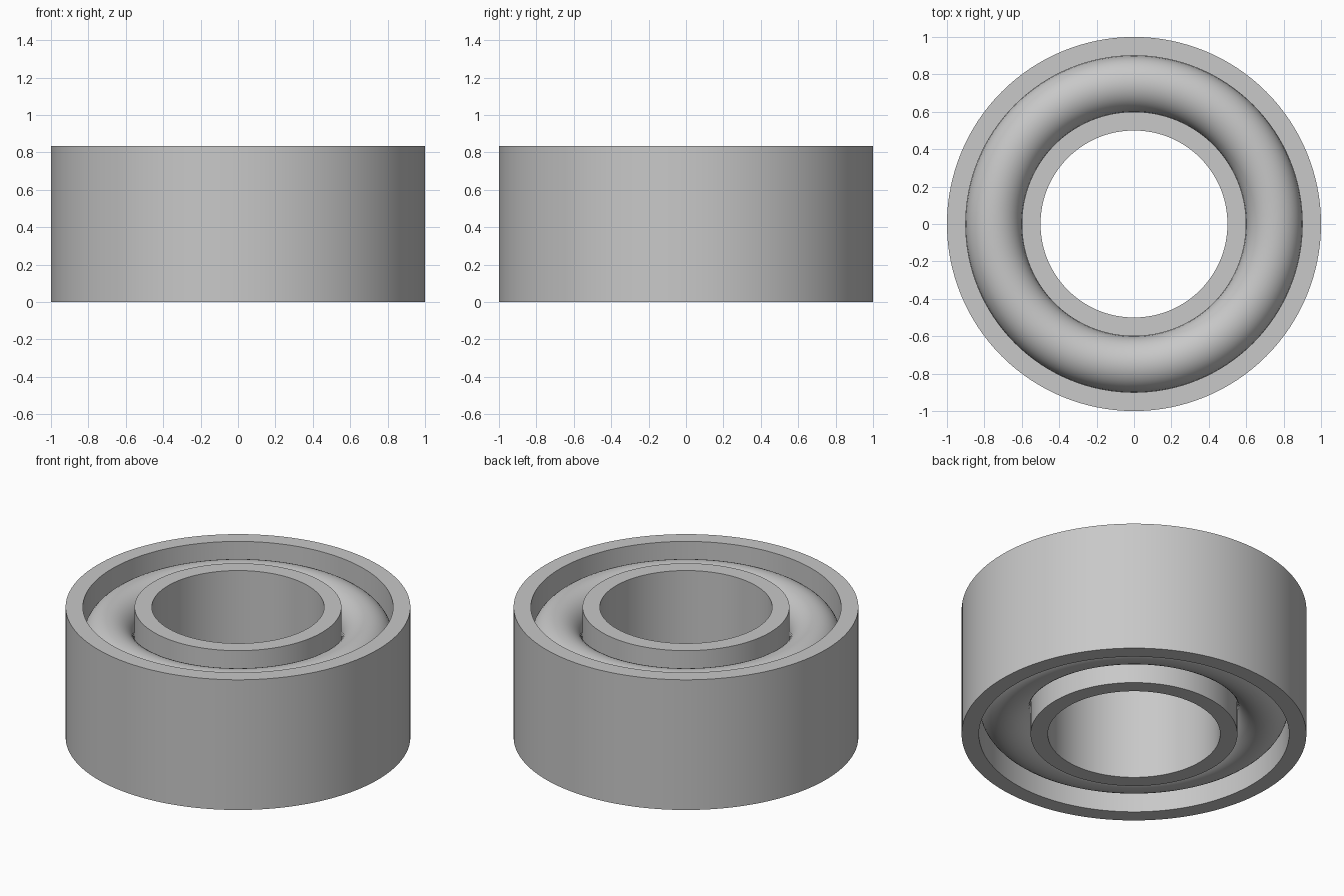
import bpy
import math

cube = bpy.data.objects.get("Cube")
if cube:
    bpy.data.objects.remove(cube, do_unlink=True)

HEIGHT = 5 / 6
SEGMENTS = 128

steel = bpy.data.materials.new("grey_steel")
steel.use_nodes = True
colour = (0.58, 0.58, 0.58, 1)
steel.diffuse_color = colour
steel.node_tree.nodes["Principled BSDF"].inputs["Base Color"].default_value = colour


def lathe(name, profile):
    """Revolve a closed (radius, height) profile around the z axis."""
    n = len(profile)
    verts, faces = [], []
    for i in range(SEGMENTS):
        a = math.tau * i / SEGMENTS
        verts += [(r * math.cos(a), r * math.sin(a), z) for r, z in profile]
        j = (i + 1) % SEGMENTS
        for k in range(n):
            m = (k + 1) % n
            faces.append((i * n + k, j * n + k, j * n + m, i * n + m))
    mesh = bpy.data.meshes.new(name)
    mesh.from_pydata(verts, [], faces)
    mesh.materials.append(steel)
    obj = bpy.data.objects.new(name, mesh)
    bpy.context.collection.objects.link(obj)
    bpy.ops.object.select_all(action="DESELECT")
    obj.select_set(True)
    bpy.context.view_layer.objects.active = obj
    bpy.ops.object.shade_smooth_by_angle(angle=math.radians(35))
    return obj


def race(name, inner, outer):
    """Plain tube with a rectangular section."""
    lathe(name, [(inner, 0), (outer, 0), (outer, HEIGHT), (inner, HEIGHT)])


def rolling_ring(name, z, radius=0.75, tube=0.15, sides=40):
    """Round ring filling the gap between the races."""
    angles = [math.tau * k / sides for k in range(sides)]
    lathe(name, [(radius + tube * math.cos(a), z + tube * math.sin(a)) for a in angles])


# Inner and outer races
race("outer_race", 0.9, 1.0)
race("inner_race", 0.5, 0.6)

# Two rounded rings at quarter heights
rolling_ring("lower_rolling_ring", HEIGHT * 0.25)
rolling_ring("upper_rolling_ring", HEIGHT * 0.75)
